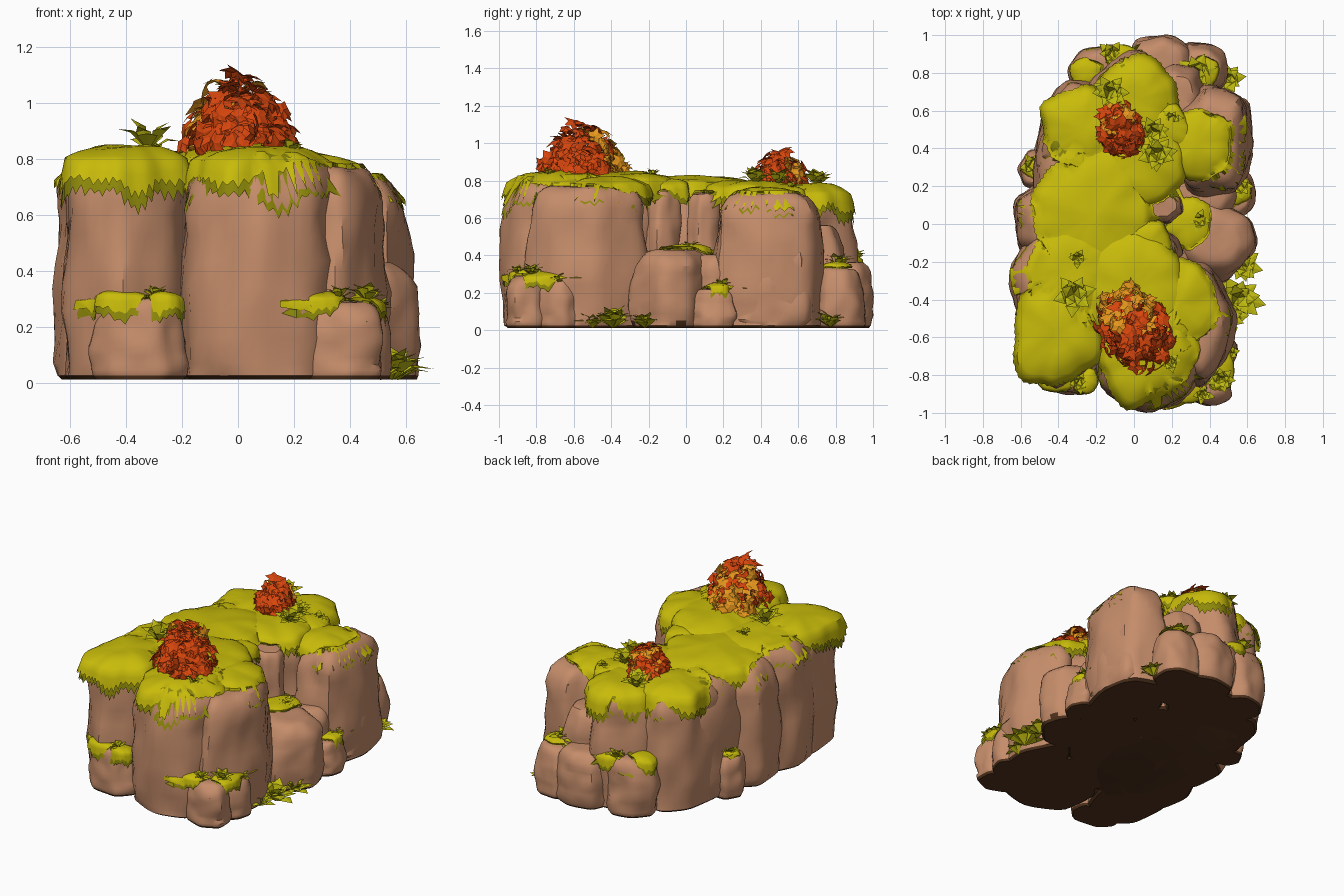
import bpy, bmesh, math, random
from mathutils import Vector, Matrix, noise
from mathutils.bvhtree import BVHTree

if "Cube" in bpy.data.objects:
    bpy.data.objects.remove(bpy.data.objects["Cube"])

random.seed(4)
TAU = math.tau


def material(name, rgb):
    m = bpy.data.materials.new(name)
    m.diffuse_color = (*rgb, 1)
    m.use_nodes = True
    m.node_tree.nodes["Principled BSDF"].inputs["Base Color"].default_value = m.diffuse_color
    return m


STONE = material("tan stone", (0.56, 0.265, 0.145))
DARK = material("dark underside", (0.085, 0.034, 0.013))
MOSS = material("bright moss", (0.58, 0.50, 0.003))
UNDER = material("shaded moss", (0.27, 0.25, 0.003))
LEAF = material("leaf green", (0.52, 0.49, 0.005))
RED = material("red leaf", (0.68, 0.06, 0.004))
ORANGE = material("orange leaf", (0.80, 0.31, 0.012))
rock_verts, rock_faces = [], []


def finish(name, bm, mats, smooth=None):
    me = bpy.data.meshes.new(name)
    bm.to_mesh(me)
    bm.free()
    for m in mats:
        me.materials.append(m)
    ob = bpy.data.objects.new(name, me)
    bpy.context.collection.objects.link(ob)
    if smooth:
        bpy.ops.object.select_all(action='DESELECT')
        ob.select_set(True)
        bpy.context.view_layer.objects.active = ob
        bpy.ops.object.shade_smooth_by_angle(angle=math.radians(smooth))
    return ob


def outline(n, sides, p, lobes=0):
    """Softened irregular polygon filling the -1..1 square."""
    ph = random.random() * TAU
    planes = [(ph + (k + random.uniform(-.22, .22)) * TAU / sides, random.uniform(.9, 1.1))
              for k in range(sides)]
    pts = []
    for i in range(n):
        t = i * TAU / n
        r = sum(max(0, math.cos(t - f) / d) ** p for f, d in planes) ** (-1 / p)
        r *= 1 + lobes * (math.sin(5 * t + ph) + .7 * math.sin(11 * t + 3 * ph))
        pts.append((r * math.cos(t), r * math.sin(t)))
    x0, x1 = min(q[0] for q in pts), max(q[0] for q in pts)
    y0, y1 = min(q[1] for q in pts), max(q[1] for q in pts)
    return [((2 * x - x0 - x1) / (x1 - x0), (2 * y - y0 - y1) / (y1 - y0)) for x, y in pts]


def skin(bm, rings, mat=0):
    """Bridge closed rings of vertices one after another."""
    for a, b in zip(rings, rings[1:]):
        for i in range(len(a)):
            j = (i + 1) % len(a)
            bm.faces.new((a[i], a[j], b[j], b[i])).material_index = mat


def rock(name, cx, cy, rx, ry, h):
    bm = bmesh.new()
    out = outline(44, 7, 15)
    ez = min(.17, h * .3)
    prof = [(.87, .012), (.935, .026)]
    prof += [(.95 + .05 * math.sin(math.pi * u) - .04 * u, .035 + u * (h - ez - .035))
             for u in (.06, .2, .35, .5, .65, .8, .92)]
    for k in range(6):
        a = k / 5 * 1.45
        prof.append((.91 - .4 * (1 - math.cos(a)), h - ez * (1 - math.sin(a))))
    prof += [(.35, h), (.15, h)]
    seed = Vector((random.random() * 50, random.random() * 50, 0))
    rings = []
    for s, z in prof:
        ring = []
        for x, y in out:
            p = Vector((cx + x * s * rx, cy + y * s * ry, z))
            d = noise.noise(p * 5 + seed) * .028 + noise.noise(p * 13 + seed) * .012
            if z > .05:
                p += Vector((x * d, y * d, d * .3))
            ring.append(bm.verts.new(p))
        rings.append(ring)
    skin(bm, rings)
    bm.faces.new(rings[-1])
    bm.faces.new(rings[0][::-1])
    bm.normal_update()
    for f in bm.faces:
        if f.normal.z < -.3 and f.calc_center_median().z < .04:
            f.material_index = 1
    bm.verts.index_update()
    base = len(rock_verts)
    rock_verts.extend(v.co.copy() for v in bm.verts)
    rock_faces.extend([base + v.index for v in f.verts] for f in bm.faces)
    finish(name, bm, [STONE, DARK], 32)


def drape(tree, p, centre, gap, reach):
    """Lift a moss point out of any boulder it sits inside."""
    hit = tree.ray_cast(p + Vector((0, 0, .07)), Vector((0, 0, -1)), .07)
    if hit[0] and hit[1].z > .3:
        p.z = max(p.z, hit[0].z + gap)
    elif reach:
        d = Vector((p.x - centre[0], p.y - centre[1], 0)).normalized()
        hit = tree.ray_cast(p + d * .09, -d, .09)
        if hit[0] and hit[1].dot(d) > 0:
            p = hit[0] + d * gap
    return p


def moss(tree, name, cx, cy, rx, ry, top, drop):
    """Soft cap with a ragged hanging fringe, plus a slightly longer shaded fringe below."""
    bm = bmesh.new()
    n = max(36, int(190 * (rx + ry)) // 2 * 2)
    out = outline(n, 6, 7, .022)
    ph = random.random() * TAU
    for layer, (sc, dz, longer) in enumerate(((1, 0, .92), (.965, -.014, 1.15))):
        gap = .016 - .01 * layer
        dome = .55 * drop

        def put(x, y, s, z, reach):
            p = Vector((cx + x * s * rx * sc, cy + y * s * ry * sc, z + dz))
            return bm.verts.new(drape(tree, p, (cx, cy), gap, reach))
        rings = []
        for s in (.12, .35, .55, .72, .84, .93):
            rings.append([put(x, y, s, top - dome * s ** 3 + .014 * noise.noise(
                Vector((cx + x * s * rx, cy + y * s * ry, 0)) * 7), False) for x, y in out])
        mid, low = [], []
        for i, (x, y) in enumerate(out):
            t = i * TAU / n
            lobe = 1 + .2 * math.sin(4 * t + ph) + .12 * math.sin(9 * t + 2 * ph)
            mid.append(put(x, y, .985, top - .82 * drop * lobe ** .3, True))
            tooth = random.uniform(.012, .04) if i % 2 else 0
            low.append(put(x, y, 1.01 + .025 * (i % 2),
                           top - drop * longer * lobe - .02 - tooth * min(1, drop / .09), True))
        skin(bm, rings + [mid, low], layer)
        bm.faces.new(rings[0][::-1]).material_index = layer
    bmesh.ops.reverse_faces(bm, faces=bm.faces)
    finish(name, bm, [MOSS, UNDER], 50)


def plant(bm, pos, size, count):
    """Rosette of folded leaves."""
    up, o = Vector((0, 0, 1)), Vector(pos)
    for k in range(count):
        a = k * 2.4 + random.uniform(-.3, .3)
        e = .3 + 1.0 * k / count
        L = size * random.uniform(.8, 1.1) * (1.05 - .1 * k / count)
        d = Vector((math.cos(a), math.sin(a), 0))
        side = Vector((-d.y, d.x, 0)) * L * .27
        mid = o + d * L * .55 * math.cos(e) + up * L * (.55 * math.sin(e) + .12)
        tip = o + d * L * math.cos(e * .85) + up * L * math.sin(e * .85)
        v = [bm.verts.new(q) for q in (o, mid + side, tip, mid - side, mid + up * L * .05)]
        for i, j in ((0, 1), (1, 2), (2, 3), (3, 0)):
            bm.faces.new((v[i], v[4], v[j]))


def bush(name, cx, cy, z0, rx, ry, h, count, turn):
    """Mound of pointed star leaves; those facing up and to the back left turn orange."""
    bm = bmesh.new()
    rot = Matrix.Rotation(turn, 3, 'Z')
    for v in bmesh.ops.create_icosphere(bm, subdivisions=2, radius=1)['verts']:
        q = rot @ Vector((v.co.x * rx * .66, v.co.y * ry * .66, 0))
        v.co = Vector((cx + q.x, cy + q.y, z0 + max(-.02, v.co.z) * h * .62))
    for k in range(count):
        u = (k + .5) / count
        a = k * 2.39996
        hor = (1 - u) ** .45
        d = rot @ Vector((math.cos(a) * hor * rx, math.sin(a) * hor * ry, 0))
        r = random.uniform(.72, 1)
        c = Vector((cx + d.x * r, cy + d.y * r, z0 + .015 + u * h * r))
        nrm = Vector((d.x / rx, d.y / ry, u + .3)).normalized()
        orange = u < .93 and nrm.y > 0 and -.45 * nrm.x + .5 * nrm.y + .5 * nrm.z > .3 and random.random() < .6
        nrm = (nrm + Vector([random.uniform(-.75, .75) for _ in range(3)])).normalized()
        frame = nrm.to_track_quat('Z', 'Y').to_matrix()
        size = random.uniform(.045, .066)
        spin = random.random() * TAU
        hub = bm.verts.new(c + nrm * .012)
        ring = []
        for i in range(10):
            t = spin + i * TAU / 10
            w = size * (random.uniform(.8, 1.1) if i % 2 else .52)
            ring.append(bm.verts.new(c + frame @ Vector((math.cos(t) * w, math.sin(t) * w,
                                                         -.006 if i % 2 else .006))))
        for i in range(10):
            bm.faces.new((hub, ring[i], ring[(i + 1) % 10])).material_index = int(orange)
    finish(name, bm, [RED, ORANGE])


# Boulders: centre x, y, half widths, height
for r in [
    ("front_boulder", .09, -.66, .30, .335, .82), ("front_left_boulder", -.39, -.57, .245, .29, .82),
    ("front_right_boulder", .34, -.53, .19, .33, .77), ("left_boulder", -.42, -.27, .24, .27, .80),
    ("left_middle_boulder", -.40, .02, .23, .22, .78), ("core_boulder", -.20, 0, .34, .64, .78),
    ("inner_front_boulder", .03, -.38, .24, .24, .79), ("inner_back_boulder", .03, .36, .24, .24, .75),
    ("back_left_boulder", -.28, .50, .235, .27, .77), ("back_boulder", 0, .66, .26, .25, .75),
    ("back_right_boulder", .40, .45, .23, .30, .73), ("back_right_slab", .46, .47, .17, .23, .48),
    ("recess_column_front", .13, -.12, .12, .10, .74), ("recess_column_back", .16, .09, .12, .10, .73),
    ("recess_filler", .20, -.06, .2, .3, .40), ("back_filler", .22, .70, .16, .16, .56),
    ("right_ledge", .42, -.08, .23, .22, .43), ("right_small_rock", .56, .14, .09, .12, .22),
    ("front_right_low_rock", .36, -.85, .16, .12, .29), ("front_right_low_side", .45, -.69, .10, .13, .27),
    ("front_left_low_rock", -.35, -.79, .18, .12, .30), ("left_low_rock", -.50, .29, .11, .10, .28),
    ("back_low_left", -.15, .80, .19, .155, .38), ("back_low_rock", .14, .83, .19, .17, .36),
    ("back_low_right", .35, .81, .14, .16, .33), ("right_back_filler", .34, .18, .22, .17, .4),
]:
    rock(*r)

# Moss caps: centre x, y, half widths, top height, fringe length
tree = BVHTree.FromPolygons(rock_verts, rock_faces)
for c in [
    ("moss_front", .08, -.70, .27, .28, .85, .13), ("moss_front_left", -.40, -.58, .235, .275, .85, .12),
    ("moss_front_right", .23, -.43, .22, .25, .82, .09), ("moss_left", -.32, -.25, .24, .28, .835, .10),
    ("moss_middle", -.22, .04, .32, .36, .825, .09), ("moss_inner_front", .0, -.34, .27, .3, .845, .08),
    ("moss_inner_right", .06, -.12, .14, .14, .81, .07), ("moss_inner_back", .03, .34, .24, .26, .80, .08),
    ("moss_back_left", -.27, .50, .225, .235, .80, .11), ("moss_back", .0, .65, .235, .25, .785, .12),
    ("moss_back_right", .33, .42, .19, .19, .765, .08), ("moss_back_bridge", .18, .52, .12, .12, .78, .06),
    ("moss_ledge", .29, 0, .12, .14, .46, .05), ("moss_low_front_left", -.41, -.80, .11, .09, .335, .05),
    ("moss_low_front_left_side", -.26, -.83, .07, .07, .33, .05),
    ("moss_low_front_right", .30, -.88, .085, .07, .325, .04), ("moss_low_right", .45, -.75, .08, .13, .31, .04),
    ("moss_right_small", .55, .17, .07, .07, .25, .03), ("moss_left_low", -.53, .30, .065, .06, .31, .03),
    ("moss_low_back", -.06, .88, .09, .07, .40, .05), ("moss_low_back_left", -.25, .80, .09, .08, .40, .05),
    ("moss_low_back_right", .36, .80, .09, .09, .36, .03),
]:
    moss(tree, *c)

# Leafy rosettes: x, y, z, leaf length, leaf count
bm = bmesh.new()
for x, y, z, s, n in [
    (-.13, .70, .77, .12, 14), (.12, .37, .78, .12, 14), (.10, .49, .78, .10, 12),
    (-.32, -.37, .83, .13, 10), (-.30, -.18, .82, .06, 8), (.19, -.73, .82, .07, 9),
    (.33, .80, .33, .11, 14), (.49, .77, .015, .11, 16), (.55, -.39, .01, .14, 20),
    (.57, -.22, .01, .11, 18), (.51, -.50, .01, .10, 14), (.56, .20, .22, .08, 10),
    (.46, -.82, .29, .08, 12), (.36, -.90, .30, .07, 10), (-.29, -.84, .30, .07, 10),
    (-.54, .31, .28, .08, 10), (-.12, .90, .37, .08, 10), (.34, .02, .43, .07, 8),
    (.50, -.68, .25, .07, 10), (.20, .56, .75, .06, 7),
]:
    plant(bm, (x, y, z), s, n)
finish("leafy_plants", bm, [LEAF])

# Autumn bushes
bush("front_bush", 0, -.55, .82, .205, .255, .28, 150, .5)
bush("back_bush", -.07, .50, .77, .13, .16, .19, 75, .4)
